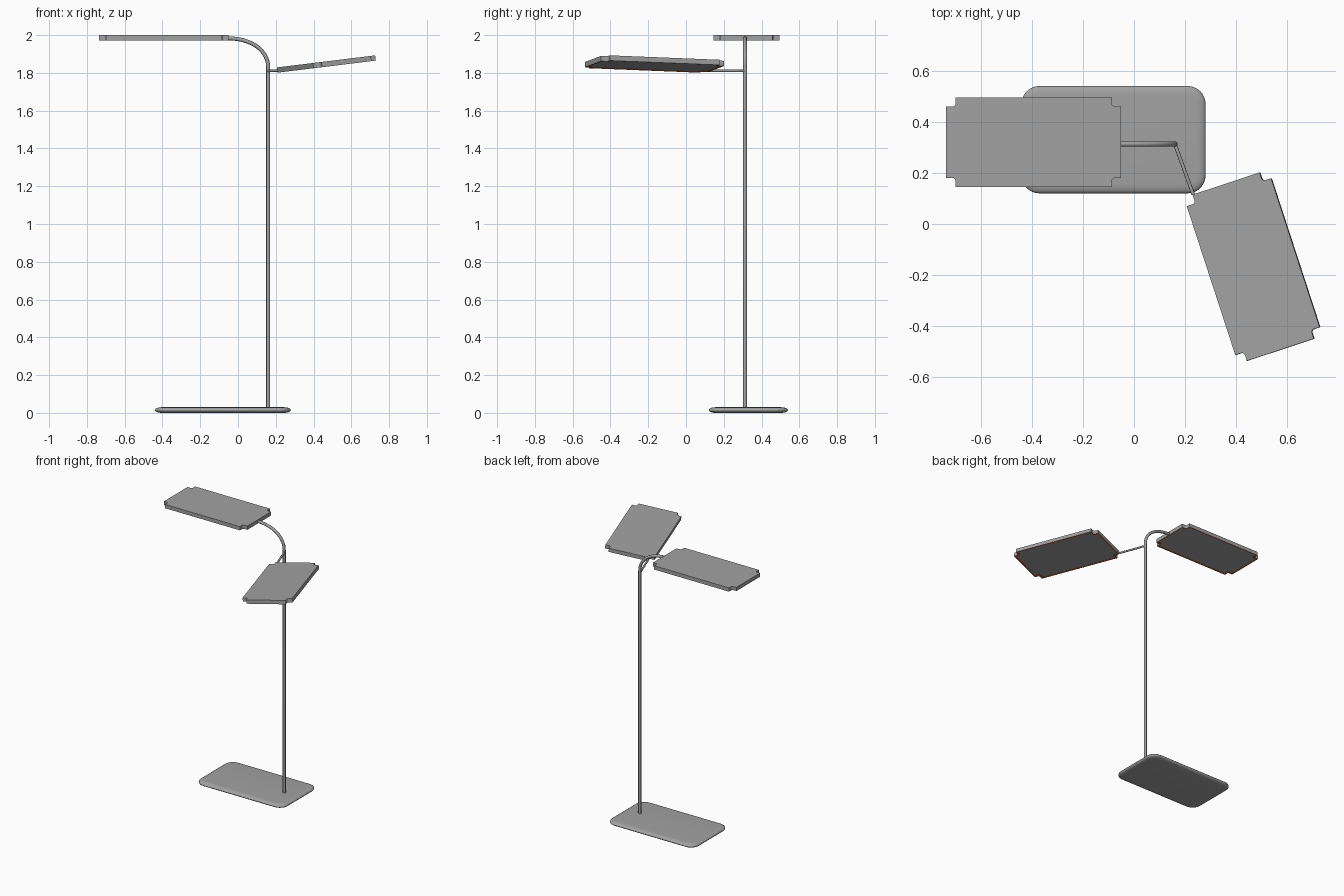
import bpy, bmesh, math
from mathutils import Matrix, Vector

cube = bpy.data.objects.get("Cube")
if cube:
    bpy.data.objects.remove(cube)


def material(name, rgb):
    m = bpy.data.materials.new(name)
    m.use_nodes = True
    color = (*rgb, 1)
    m.diffuse_color = color
    m.node_tree.nodes["Principled BSDF"].inputs["Base Color"].default_value = color
    return m


GREY = material("grey metal", (0.36, 0.36, 0.36))
ORANGE = material("orange rim", (0.8, 0.1, 0.02))


def finish(name, bm, mats, matrix=Matrix()):
    bmesh.ops.recalc_face_normals(bm, faces=bm.faces)
    mesh = bpy.data.meshes.new(name)
    bm.to_mesh(mesh)
    bm.free()
    for m in mats:
        mesh.materials.append(m)
    ob = bpy.data.objects.new(name, mesh)
    ob.matrix_world = matrix
    bpy.context.collection.objects.link(ob)
    return ob


def smooth(ob, degrees):
    bpy.ops.object.select_all(action="DESELECT")
    ob.select_set(True)
    bpy.context.view_layer.objects.active = ob
    bpy.ops.object.shade_smooth_by_angle(angle=math.radians(degrees))


def arc(cx, cy, r, start, sweep, steps):
    angles = [math.radians(start + sweep * i / steps) for i in range(steps + 1)]
    return [(cx + r * math.cos(a), cy + r * math.sin(a)) for a in angles]


# Base plate: rounded rectangle with a lens-shaped edge
def build_base(length, width, height, radius, rim):
    bm = bmesh.new()
    rings = []
    steps = 8
    for i in range(steps + 1):
        a = math.pi * (i / steps - 0.5)
        inset = rim * (1 - math.cos(a))
        z = height / 2 * (1 + math.sin(a))
        pts = []
        for k, (sx, sy) in enumerate([(1, 1), (-1, 1), (-1, -1), (1, -1)]):
            pts += arc(sx * (length / 2 - radius), sy * (width / 2 - radius),
                       radius - inset, 90 * k, 90, 8)
        rings.append([bm.verts.new((x, y, z)) for x, y in pts])
    for low, high in zip(rings, rings[1:]):
        for j in range(len(low)):
            bm.faces.new((low[j - 1], low[j], high[j], high[j - 1]))
    bm.faces.new(rings[0])
    bm.faces.new(rings[-1])
    ob = finish("base_plate", bm, [GREY], Matrix.Translation((-0.08, 0.33, 0)))
    smooth(ob, 50)


# Lamp panel: slab with notched corners and an orange rim under it
def build_panel(name, matrix):
    hx, hy, notch, r, thick = 0.3425, 0.175, 0.036, 0.012, 0.028
    corner = [(hx, hy - notch)]
    corner += arc(hx - notch + r, hy - notch + r, r, 270, -90, 4)
    corner += [(hx - notch, hy)]
    outline = []
    for sx, sy in [(1, 1), (-1, 1), (-1, -1), (1, -1)]:
        pts = corner if sx * sy > 0 else corner[::-1]
        outline += [(sx * x, sy * y) for x, y in pts]
    bm = bmesh.new()
    bottom = bm.faces.new([bm.verts.new((x, y, -thick / 2)) for x, y in outline])
    bmesh.ops.recalc_face_normals(bm, faces=[bottom])
    top = bmesh.ops.extrude_face_region(bm, geom=[bottom], use_keep_orig=True)["geom"]
    bmesh.ops.translate(bm, vec=(0, 0, thick),
                        verts=[v for v in top if isinstance(v, bmesh.types.BMVert)])
    bmesh.ops.recalc_face_normals(bm, faces=bm.faces)
    under = [f for f in bm.faces if f.normal.z < -0.9]
    rim = bmesh.ops.inset_region(bm, faces=under, thickness=0.01)["faces"]
    step = bmesh.ops.inset_region(bm, faces=under, thickness=0.001, depth=-0.003)["faces"]
    for f in rim + step:
        f.material_index = 1
    finish(name, bm, [GREY, ORANGE], matrix)


# Round tube following a path
def build_tube(name, path, radius):
    curve = bpy.data.curves.new(name, "CURVE")
    curve.dimensions = "3D"
    curve.bevel_depth = radius
    curve.bevel_resolution = 3
    curve.use_fill_caps = True
    line = curve.splines.new("POLY")
    line.points.add(len(path) - 1)
    for p, co in zip(line.points, path):
        p.co = (*co, 1)
    source = bpy.data.objects.new(name, curve)
    bpy.context.collection.objects.link(source)
    bpy.context.view_layer.update()
    mesh = bpy.data.meshes.new_from_object(source)
    bpy.data.objects.remove(source)
    mesh.materials.clear()
    mesh.materials.append(GREY)
    ob = bpy.data.objects.new(name, mesh)
    bpy.context.collection.objects.link(ob)
    smooth(ob, 50)


build_base(0.72, 0.42, 0.03, 0.07, 0.035)

# Upright pole bending over to the upper panel
POLE = Vector((0.16, 0.313, 0))
path = [POLE + Vector((0, 0, 0.02))]
for i in range(17):
    a = math.pi / 2 * i / 16
    path.append(Vector((-0.06 + 0.22 * math.cos(a) ** 0.92, POLE.y,
                        1.825 + 0.158 * math.sin(a) ** 0.92)))
build_tube("pole", path, 0.0105)

# Thin side arm to the lower panel
build_tube("side_arm", [POLE + Vector((0, 0, 1.81)), (0.232, 0.115, 1.812)], 0.007)

build_panel("upper_panel", Matrix.Translation((-0.3925, 0.32, 1.986)))
build_panel("lower_panel", Matrix.Translation((0.468, -0.167, 1.847))
            @ Matrix.Rotation(math.radians(-7), 4, "Y")
            @ Matrix.Rotation(math.radians(-71.8), 4, "Z"))
